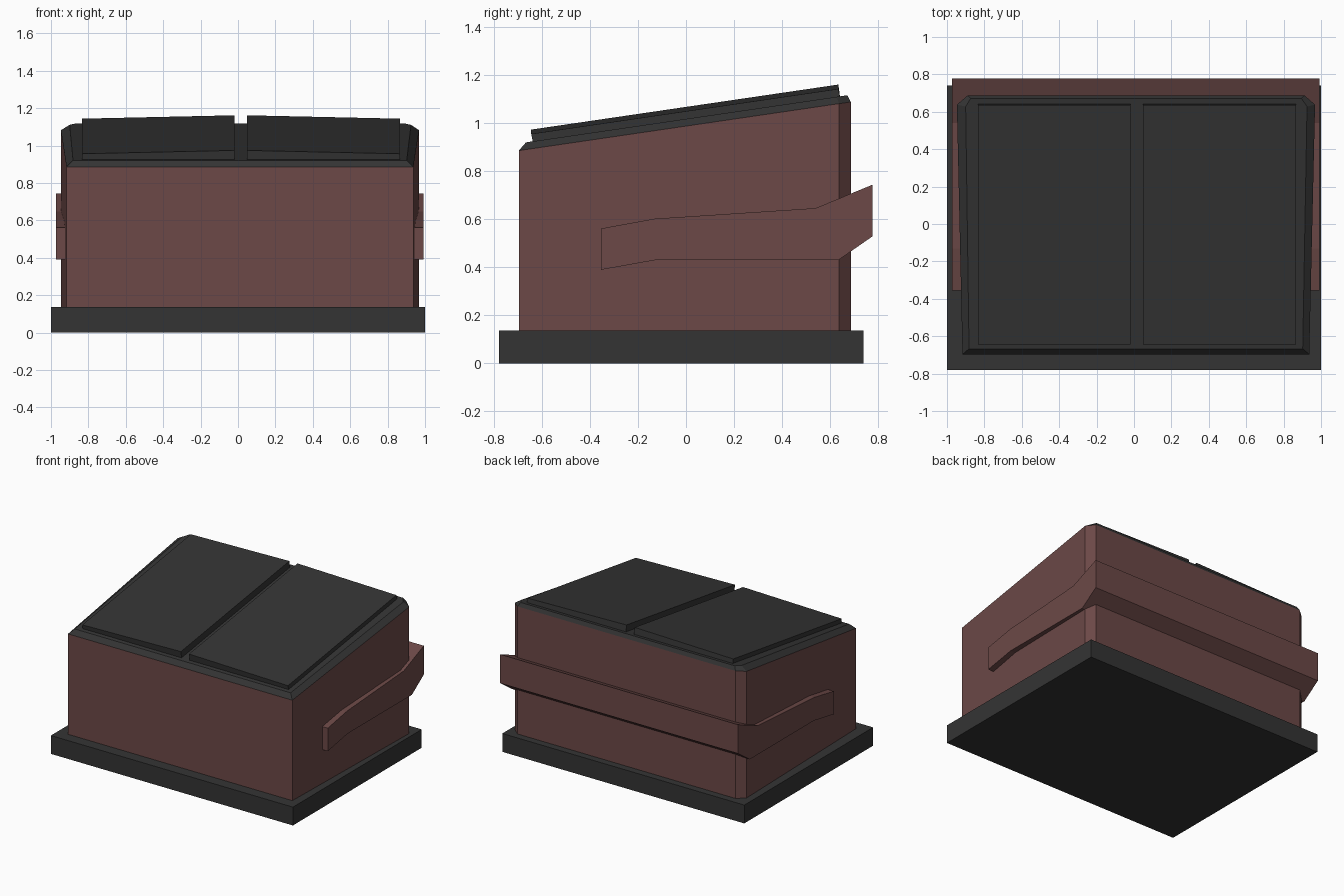
import bpy, bmesh

if "Cube" in bpy.data.objects:
    bpy.data.objects.remove(bpy.data.objects["Cube"])


def material(name, rgb):
    m = bpy.data.materials.new(name)
    m.diffuse_color = (*rgb, 1)
    m.use_nodes = True
    m.node_tree.nodes["Principled BSDF"].inputs["Base Color"].default_value = m.diffuse_color
    return m


DARK = material("charcoal", (0.034, 0.034, 0.034))
RED = material("faded maroon", (0.15, 0.066, 0.063))


def loft(name, lower, upper, mat):
    """Closed solid between two matching rings of points."""
    bm = bmesh.new()
    a = [bm.verts.new(p) for p in lower]
    b = [bm.verts.new(p) for p in upper]
    n = len(a)
    bm.faces.new(a[::-1])
    bm.faces.new(b)
    for i in range(n):
        j = (i + 1) % n
        bm.faces.new((a[i], a[j], b[j], b[i]))
    bmesh.ops.recalc_face_normals(bm, faces=bm.faces)
    me = bpy.data.meshes.new(name)
    bm.to_mesh(me)
    bm.free()
    me.materials.append(mat)
    ob = bpy.data.objects.new(name, me)
    bpy.context.collection.objects.link(ob)
    return ob


def slope(y, lift=0.0):
    return 0.989 + 0.1466 * y + lift


def rect(x0, x1, y0, y1):
    return [(x0, y0), (x1, y0), (x1, y1), (x0, y1)]


# base slab
r = rect(-1, 1, -0.78, 0.74)
loft("base", [(x, y, 0) for x, y in r], [(x, y, 0.137) for x, y in r], DARK)

# tapered body with clipped back corners and a sloping top
outline = [(-0.917, -0.697), (0.937, -0.697), (0.968, 0.638),
           (0.912, 0.687), (-0.89, 0.687), (-0.947, 0.638)]
loft("body", [(x, y, 0.13) for x, y in outline],
     [(x, y, slope(y)) for x, y in outline], RED)

# bevelled lid frame
inner = [(-0.882, -0.667), (0.902, -0.667), (0.925, 0.628),
         (0.895, 0.672), (-0.873, 0.672), (-0.90, 0.628)]
loft("lid_frame", [(x, y, slope(y)) for x, y in outline],
     [(x, y, slope(y, 0.03)) for x, y in inner], DARK)

# two lid panels, each rising a little towards the middle
for side, outer, mid in (("left", -0.835, -0.02), ("right", 0.865, 0.047)):
    r = rect(outer, mid, -0.645, 0.635)
    loft("lid_panel_" + side,
         [(x, y + 0.008, slope(y, 0.02)) for x, y in r],
         [(x, y, slope(y, 0.062 if x == outer else 0.08)) for x, y in r], DARK)

# lifting band around the sides and back
profile = [(-0.355, 0.39), (-0.12, 0.432), (0.637, 0.432), (0.778, 0.53),
           (0.778, 0.745), (0.54, 0.647), (-0.13, 0.603), (-0.355, 0.562)]
loft("lifting_band", [(-0.973, y, z) for y, z in profile],
     [(0.991, y, z) for y, z in profile], RED)
